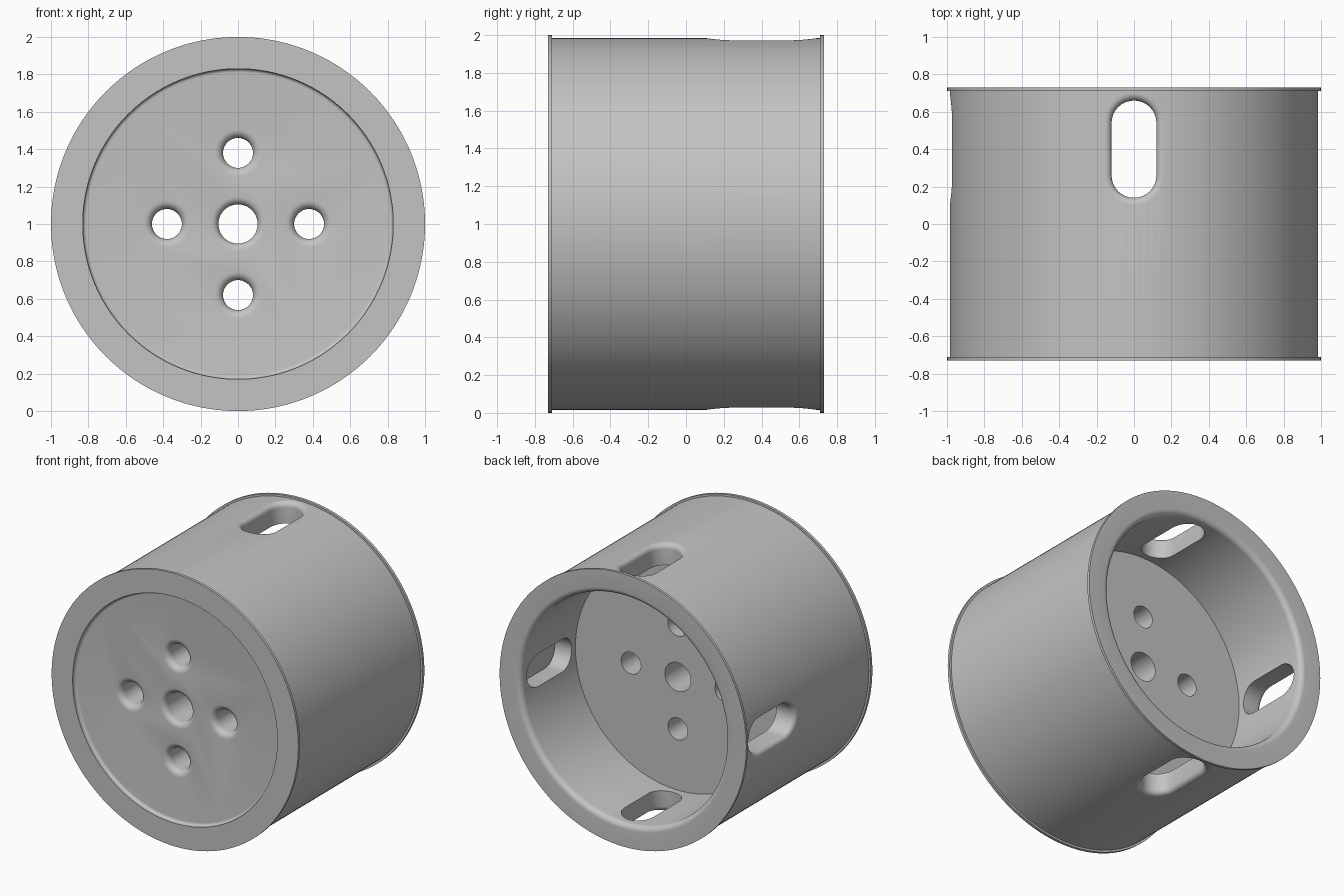
import bpy, bmesh
from math import sin, cos, pi, sqrt
from mathutils import Matrix, Vector

old = bpy.data.objects.get("Cube")
if old:
    bpy.data.objects.remove(old, do_unlink=True)

CENTRE_Z = 1.0
BODY_R = 0.985
BORE_R = 0.83
END = 0.73
RECESS_Y = -0.70
FLOOR_Y = 0.095

grey = bpy.data.materials.new("grey metal")
grey.use_nodes = True
grey.diffuse_color = (0.55, 0.55, 0.55, 1)
grey.node_tree.nodes["Principled BSDF"].inputs["Base Color"].default_value = grey.diffuse_color


def make_object(name, bm):
    bmesh.ops.recalc_face_normals(bm, faces=bm.faces)
    mesh = bpy.data.meshes.new(name)
    bm.to_mesh(mesh)
    bm.free()
    mesh.materials.append(grey)
    obj = bpy.data.objects.new(name, mesh)
    bpy.context.collection.objects.link(obj)
    return obj


def loft(name, rings):
    """Closed solid through equal-length rings of points, capped at both ends."""
    bm = bmesh.new()
    loops = [[bm.verts.new(p) for p in ring] for ring in rings]
    n = len(loops[0])
    for a, b in zip(loops, loops[1:]):
        for i in range(n):
            j = (i + 1) % n
            bm.faces.new((a[i], a[j], b[j], b[i]))
    bm.faces.new(loops[0])
    bm.faces.new(loops[-1])
    return make_object(name, bm)


def turned(name, profile, steps, x=0, z=CENTRE_Z):
    """Solid turned about the y axis from (radius, y) points."""
    angles = [2 * pi * i / steps for i in range(steps)]
    return loft(name, [[(x + r * cos(a), y, z + r * sin(a)) for a in angles]
                       for r, y in profile])


def arc(r, y, dr, dy, start, end, n=6):
    """Quarter-round profile points around the centre (r, y)."""
    return [(r + dr * cos(start + (end - start) * i / n),
             y + dy * sin(start + (end - start) * i / n)) for i in range(n + 1)]


# Drum: recessed front, thin end lips, thick web and open rear bore
profile = [(BORE_R - 0.02, RECESS_Y)]
profile += arc(BORE_R - 0.02, RECESS_Y - 0.02, 0.02, 0.02, pi / 2, 0)[1:]
profile += [(BORE_R, -END), (1, -END), (1, -0.71), (BODY_R, -0.71),
            (BODY_R, 0.71), (1, 0.71), (1, END)]
profile += arc(BORE_R + 0.04, END - 0.04, 0.04, 0.04, pi / 2, pi)
profile += [(BORE_R, FLOOR_Y)]
drum = turned("drum", profile, 160)

# Bolt holes and the centre bore, rounded on the front side
cutters = []


def hole(name, radius, fillet, x, z):
    points = [(radius + fillet, RECESS_Y - 0.1)]
    points += arc(radius + fillet, RECESS_Y + fillet, fillet, fillet, 1.5 * pi, pi)
    points += [(radius, FLOOR_Y + 0.1)]
    cutters.append(turned(name, points, 48, x, z))


hole("centre_hole_cutter", 0.105, 0.04, 0, CENTRE_Z)
for k in range(4):
    a = k * pi / 2
    hole("bolt_hole_cutter", 0.08, 0.045, 0.38 * cos(a), CENTRE_Z + 0.38 * sin(a))


# Four rounded slots, their fillets following the curved wall
def slot_ring(half_width, height, follow=True):
    ring = []
    for side, start in ((0.54, 0), (0.26, pi)):
        for i in range(17):
            a = start + pi * i / 16
            lateral = half_width * cos(a)
            wall = sqrt(BODY_R ** 2 - lateral ** 2) if follow else 0
            ring.append(Vector((lateral, side + half_width * sin(a), wall + height)))
    return ring


WIDTH, FILLET = 0.12, 0.04
rings = [slot_ring(WIDTH + FILLET, 0.1)]
for i in range(7):
    t = pi / 2 * i / 6
    rings.append(slot_ring(WIDTH + FILLET * (1 - sin(t)), -FILLET * (1 - cos(t))))
rings.append(slot_ring(WIDTH, 0.6, False))
for k in range(4):
    turn = Matrix.Translation((0, 0, CENTRE_Z)) @ Matrix.Rotation(k * pi / 2, 4, "Y")
    cutters.append(loft("slot_cutter", [[turn @ p for p in ring] for ring in rings]))

# Cut the drum and discard the cutters
bpy.ops.object.select_all(action="DESELECT")
bpy.context.view_layer.objects.active = drum
drum.select_set(True)
for cutter in cutters:
    cutter.hide_render = True
    mod = drum.modifiers.new("cut", "BOOLEAN")
    mod.operation = "DIFFERENCE"
    mod.solver = "EXACT"
    mod.object = cutter
    bpy.ops.object.modifier_apply(modifier=mod.name)
    bpy.data.objects.remove(cutter, do_unlink=True)

bpy.ops.object.shade_smooth_by_angle(angle=0.5)
